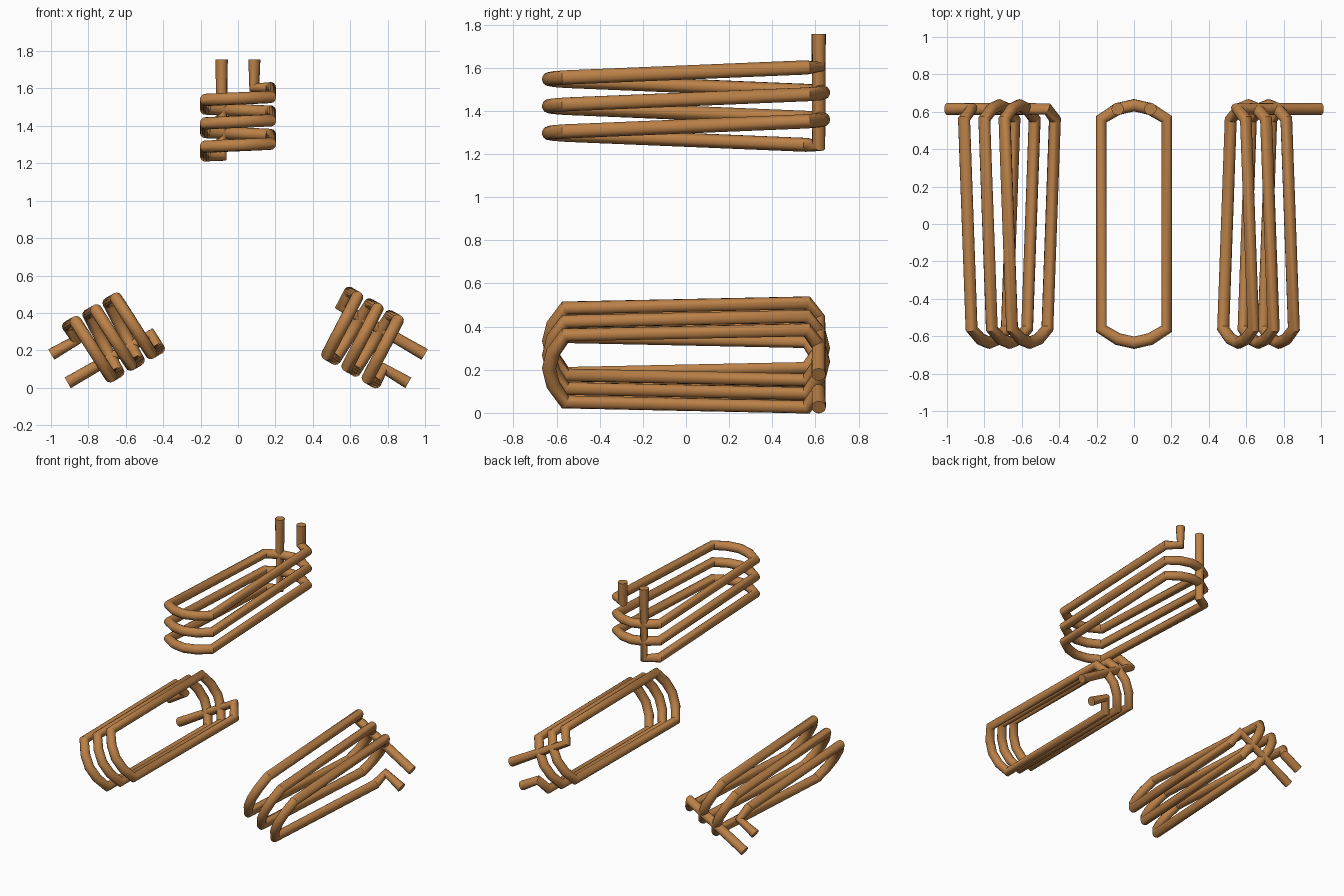
import bpy
from math import radians
from mathutils import Vector, Matrix

if "Cube" in bpy.data.objects:
    bpy.data.objects.remove(bpy.data.objects["Cube"])

CENTRE_Z = 0.653     # axis the three coils are spaced around
PITCH = 0.125        # rise per turn
R = 0.033            # wire radius
LEAD_TOP = 1.755

copper = bpy.data.materials.new("copper")
copper.diffuse_color = (0.50, 0.22, 0.065, 1)
copper.use_nodes = True
copper.node_tree.nodes["Principled BSDF"].inputs["Base Color"].default_value = copper.diffuse_color

# One racetrack turn: starts back left, forward, round the front, back and round the rear
back = [(-0.0875, 0.615), (-0.175, 0.56)]
front = [(-0.175, -0.56), (-0.0875, -0.615), (0, -0.635), (0.0875, -0.615), (0.175, -0.56)]
rear = [(0.175, 0.56), (0.0875, 0.615)]
turn = back + front + rear
link = [(0, 0.635)]


def coil_path():
    flat = (turn + link) * 2 + turn
    loop = turn + link + turn[:1]
    length = sum((Vector(b) - Vector(a)).length for a, b in zip(loop, loop[1:]))
    z, prev, pts = 1.238, Vector(flat[0]), []
    for p in flat:
        p = Vector(p)
        z += PITCH * (p - prev).length / length
        pts.append(Vector((p.x, p.y, z)))
        prev = p
    # straight leads at both ends
    first, last = pts[0].copy(), pts[-1].copy()
    first.z = last.z = LEAD_TOP
    return [first] + pts + [last]


def make_coil(name, angle):
    curve = bpy.data.curves.new(name, 'CURVE')
    curve.dimensions = '3D'
    curve.bevel_depth = R
    curve.bevel_resolution = 4
    curve.use_fill_caps = True
    pts = coil_path()
    spline = curve.splines.new('POLY')
    spline.points.add(len(pts) - 1)
    rot = Matrix.Rotation(radians(angle), 3, 'Y')
    c = Vector((0, 0, CENTRE_Z))
    for sp, p in zip(spline.points, pts):
        sp.co = (*(rot @ (p - c) + c), 1)
    spline.use_smooth = True
    curve.materials.append(copper)
    obj = bpy.data.objects.new(name, curve)
    bpy.context.collection.objects.link(obj)
    # turn into a mesh with crisp wire ends
    bpy.ops.object.select_all(action='DESELECT')
    obj.select_set(True)
    bpy.context.view_layer.objects.active = obj
    bpy.ops.object.convert(target='MESH')
    bpy.ops.object.shade_smooth_by_angle(angle=radians(40))


# Three coils spaced evenly round the axis
for name, angle in (("top_coil", 0), ("right_coil", 120), ("left_coil", 240)):
    make_coil(name, angle)
